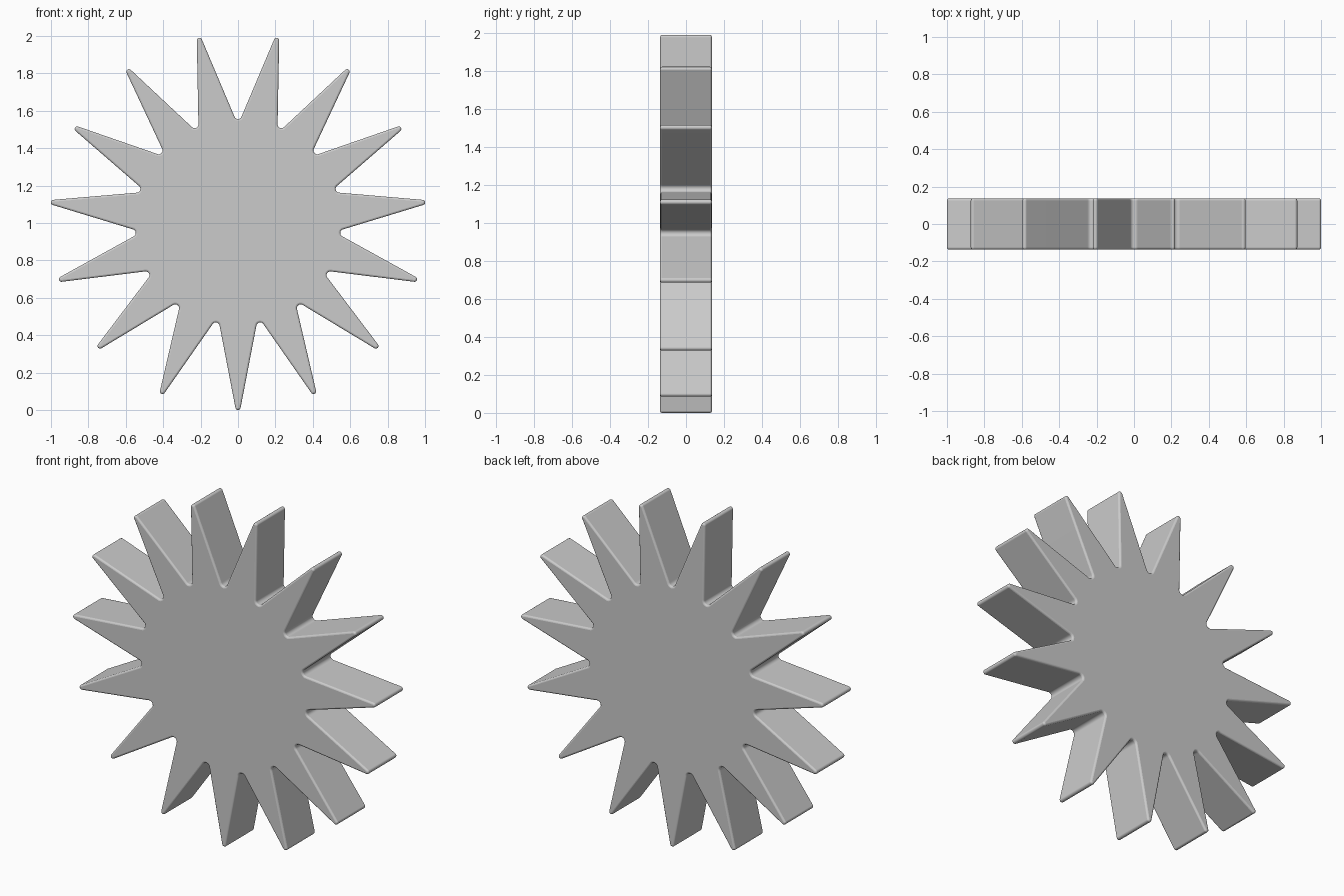
import bpy, bmesh
from math import sin, cos, radians

if "Cube" in bpy.data.objects:
    bpy.data.objects.remove(bpy.data.objects["Cube"])

POINTS, HALF_DEPTH, CENTRE_Z = 15, 0.136, 1.006
TIP_R, TIP_ROUND = 0.992, 0.014        # centre radius and rounding of each tip
VALLEY_R, VALLEY_ROUND = 0.571, 0.021  # same for each notch
STEP = 360 / POINTS
ARC, SEGS = 78, 8


def arc(angle, radius, rounding, flip):
    """Small rounding arc; angle in degrees measured from straight down."""
    pts = []
    for i in range(SEGS + 1):
        d = angle - ARC + 2 * ARC * i / SEGS
        if flip:
            d = angle + 180 + ARC - 2 * ARC * i / SEGS
        a, d = radians(angle), radians(d)
        pts.append((radius * sin(a) + rounding * sin(d),
                    CENTRE_Z - radius * cos(a) - rounding * cos(d)))
    return pts


# star outline: alternating rounded tips and notches
outline = []
for k in range(POINTS):
    outline += arc(k * STEP, TIP_R, TIP_ROUND, False)
    outline += arc((k + 0.5) * STEP, VALLEY_R, VALLEY_ROUND, True)

# extruded plate
bm = bmesh.new()
face = bm.faces.new([bm.verts.new((x, -HALF_DEPTH, z)) for x, z in outline])
ext = bmesh.ops.extrude_face_region(bm, geom=[face])
moved = [g for g in ext["geom"] if isinstance(g, bmesh.types.BMVert)]
bmesh.ops.translate(bm, vec=(0, 2 * HALF_DEPTH, 0), verts=moved)
if len([f for f in bm.faces if len(f.verts) > 4]) < 2:
    bm.faces.new([v for v in bm.verts if v.co.y < 0])
bmesh.ops.recalc_face_normals(bm, faces=bm.faces)
mesh = bpy.data.meshes.new("star_plate")
bm.to_mesh(mesh)
bm.free()
star = bpy.data.objects.new("star_plate", mesh)
bpy.context.collection.objects.link(star)

# softened front and back rims
bev = star.modifiers.new("rim", "BEVEL")
bev.width = 0.01
bev.segments = 3
bev.limit_method = 'ANGLE'
bev.angle_limit = radians(60)
bev.use_clamp_overlap = False

bpy.context.view_layer.objects.active = star
star.select_set(True)
bpy.ops.object.shade_smooth_by_angle(angle=radians(40))
wn = star.modifiers.new("flat_faces", "WEIGHTED_NORMAL")
wn.keep_sharp = True
